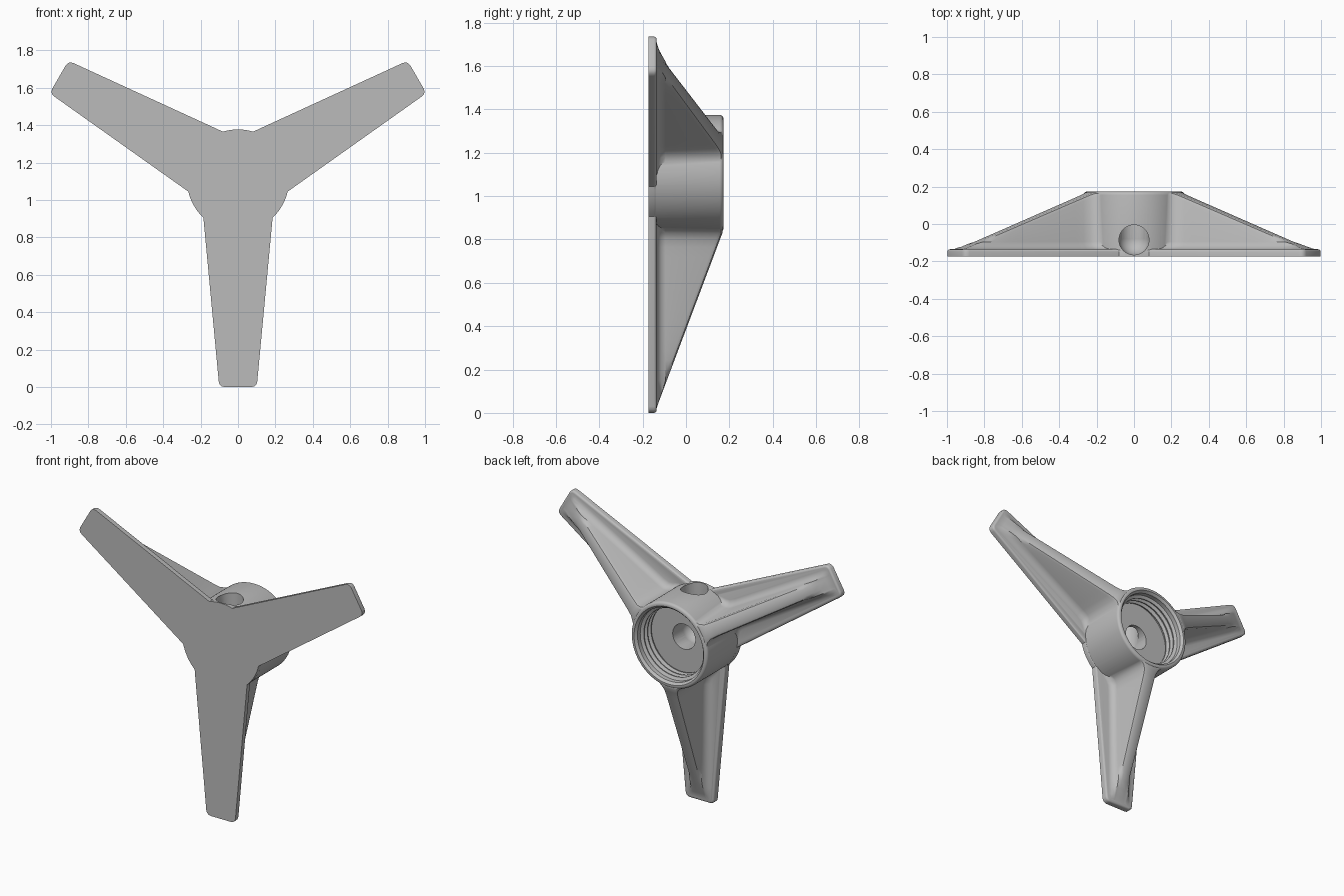
import bpy, bmesh, math
from mathutils import Matrix, Vector

if "Cube" in bpy.data.objects:
    bpy.data.objects.remove(bpy.data.objects["Cube"], do_unlink=True)

CENTRE = 1.105            # height of the hub axis
FRONT, BACK = -0.173, 0.173
LEDGE = -0.135            # back surface of the flat star plate
HUB_R = 0.27
ARMS = [math.radians(a) for a in (30, 150, 270)]


def finish(name, bm):
    bmesh.ops.recalc_face_normals(bm, faces=bm.faces)
    mesh = bpy.data.meshes.new(name)
    bm.to_mesh(mesh)
    bm.free()
    obj = bpy.data.objects.new(name, mesh)
    bpy.context.collection.objects.link(obj)
    return obj


def place(angle, along, across, y):
    """Point on an arm, given the distance along and across it."""
    c, s = math.cos(angle), math.sin(angle)
    return Vector((c * along - s * across, y, s * along + c * across + CENTRE))


def lathe(name, profile, steps=96):
    """Turn a (radius, y) profile about the hub axis."""
    bm = bmesh.new()
    verts = [bm.verts.new((r, y, CENTRE)) for r, y in profile]
    edges = [bm.edges.new(pair) for pair in zip(verts, verts[1:])]
    bmesh.ops.spin(bm, geom=verts + edges, cent=(0, 0, CENTRE), axis=(0, 1, 0),
                   angle=math.tau, steps=steps, use_merge=True)
    bmesh.ops.remove_doubles(bm, verts=bm.verts, dist=1e-5)
    return finish(name, bm)


def combine(target, other, operation):
    mod = target.modifiers.new(operation, 'BOOLEAN')
    mod.object, mod.operation, mod.solver = other, operation, 'EXACT'
    bpy.context.view_layer.objects.active = target
    bpy.ops.object.modifier_apply(modifier=mod.name)
    bpy.data.objects.remove(other, do_unlink=True)


# Flat three-armed plate with rounded tips
def star_plate():
    bm = bmesh.new()
    tip, half, corner = 1.105, 0.103, 0.03
    outline = []
    for a in ARMS:
        outline.append(place(a, 0.2, -0.185, FRONT))
        for side in (-1, 1):
            arc = [math.radians(d) for d in (0, 30, 60, 90)]
            for t in (arc if side > 0 else arc[::-1]):
                outline.append(place(a, tip - corner * (1 - math.cos(t)),
                                     side * (half - corner * (1 - math.sin(t))), FRONT))
            if side < 0:
                outline[-4:] = outline[-4:]
        outline.append(place(a, 0.2, 0.185, FRONT))
        for d in range(46, 76, 4):
            t = a + math.radians(d)
            outline.append(place(t, HUB_R + 0.002, 0, FRONT))
    face = bm.faces.new([bm.verts.new(p) for p in outline])
    top = bmesh.ops.extrude_face_region(bm, geom=[face])["geom"]
    moved = [v for v in top if isinstance(v, bmesh.types.BMVert)]
    bmesh.ops.translate(bm, verts=moved, vec=(0, LEDGE - FRONT, 0))
    rim = [e for e in bm.edges if all(v.co.y > LEDGE - 0.001 for v in e.verts)]
    bmesh.ops.bevel(bm, geom=rim, offset=0.012, segments=3, profile=0.5, affect='EDGES')
    return finish("plate", bm)


# Upright wedge rib, filleted into the plate and the hub
def rib(angle):
    bm = bmesh.new()
    stations = [(0.235, 0.1), (0.255, 0.085), (0.275, 0.065), (0.3, 0.053), (0.34, 0.05)]
    stations += [(0.34 + 0.76 * i / 16, 0.05 - 0.01 * i / 16) for i in range(1, 17)]
    rings = []
    for along, w in stations:
        k = min(1, max(0, (along - 0.275) / 0.82))
        crest = 0.168 + k * (LEDGE - 0.006 - 0.168)
        foot = min(-0.095, crest - 0.001)
        half = [(w + 0.046, -0.16), (w + 0.045, min(LEDGE - 0.001, crest)),
                (w + 0.025, min(LEDGE + 0.006, crest)), (w + 0.01, min(LEDGE + 0.02, crest)),
                (w + 0.002, foot), (w - 0.002, max(foot, crest - 0.02)),
                (w - 0.008, max(foot, crest - 0.006)), (w - 0.022, crest)]
        loop = half + [(-u, y) for u, y in reversed(half)]
        rings.append([bm.verts.new(place(angle, along, u, y)) for u, y in loop])
    n = len(rings[0])
    for a, b in zip(rings, rings[1:]):
        for i in range(n):
            j = (i + 1) % n
            bm.faces.new((a[i], a[j], b[j], b[i]))
    bm.faces.new(rings[0])
    bm.faces.new(rings[-1])
    return finish("rib", bm)


# Round hub with a softened rim
rim_arc = [(HUB_R - 0.018 * (1 - math.cos(t)), BACK - 0.018 * (1 - math.sin(t)))
           for t in [math.radians(d) for d in range(0, 91, 18)]]
body = lathe("three_arm_knob", [(0, -0.16), (HUB_R, -0.16)] + rim_arc + [(0, BACK)])
for a in ARMS:
    combine(body, rib(a), 'UNION')
combine(body, star_plate(), 'UNION')

# Threaded socket in the back of the hub
FLOOR, PITCH = 0.02, 0.036
socket = [(0, FLOOR), (0.232, FLOOR)]
for i in range(3):
    y = FLOOR + 0.012 + i * PITCH
    socket += [(0.232, y), (0.214, y + 0.01), (0.214, y + 0.016), (0.232, y + 0.026)]
socket += [(0.232, 0.158), (0.25, 0.178), (0.25, 0.25), (0, 0.25)]
combine(body, lathe("socket_cutter", socket), 'DIFFERENCE')


# Elbow passage from the top of the hub to the socket floor
def drill(length, matrix):
    bm = bmesh.new()
    bmesh.ops.create_cone(bm, cap_ends=True, segments=48, radius1=0.08, radius2=0.08,
                          depth=length, matrix=matrix)
    return finish("drill_cutter", bm)


HOLE_Y = -0.085
combine(body, drill(0.4, Matrix.Translation((0, HOLE_Y, CENTRE + 0.2))), 'DIFFERENCE')
combine(body, drill(0.14, Matrix.Translation((0, HOLE_Y + 0.07, CENTRE))
                    @ Matrix.Rotation(math.pi / 2, 4, 'X')), 'DIFFERENCE')
ball = bmesh.new()
bmesh.ops.create_uvsphere(ball, u_segments=40, v_segments=20, radius=0.0806,
                          matrix=Matrix.Translation((0, HOLE_Y, CENTRE)))
combine(body, finish("elbow_cutter", ball), 'DIFFERENCE')

# Single grey material
grey = bpy.data.materials.new("plain_grey")
grey.use_nodes = True
colour = (0.5, 0.5, 0.5, 1)
grey.diffuse_color = colour
grey.node_tree.nodes["Principled BSDF"].inputs["Base Color"].default_value = colour
body.data.materials.clear()
body.data.materials.append(grey)
for p in body.data.polygons:
    p.material_index = 0

bpy.ops.object.select_all(action='DESELECT')
body.select_set(True)
bpy.context.view_layer.objects.active = body
bpy.ops.object.shade_smooth_by_angle(angle=math.radians(35))
